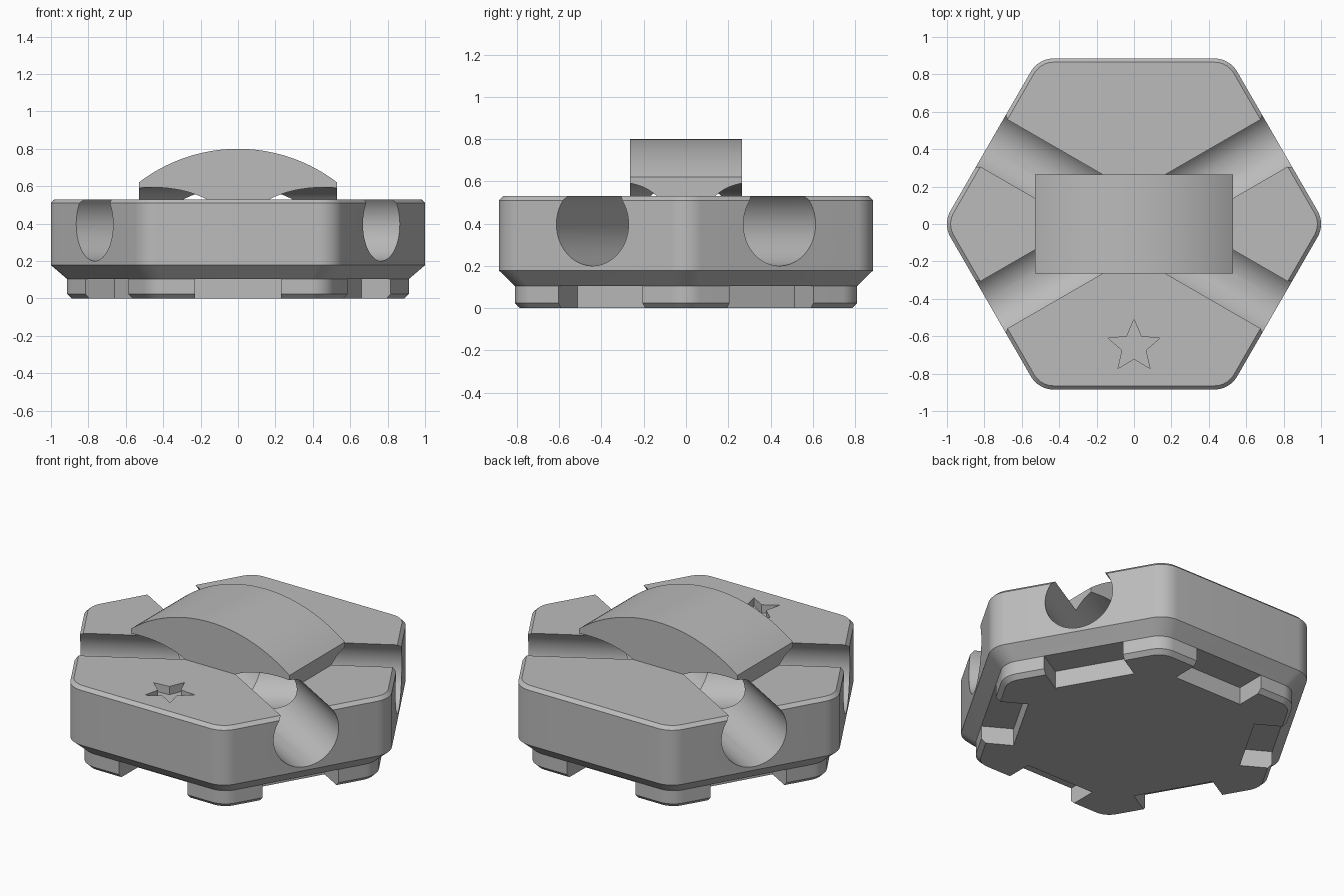
import bpy, bmesh, math
from mathutils import Matrix, Vector

cube = bpy.data.objects.get("Cube")
if cube:
    bpy.data.objects.remove(cube, do_unlink=True)

grey = bpy.data.materials.new("plain_grey")
grey.use_nodes = True
colour = (0.5, 0.5, 0.5, 1)
grey.diffuse_color = colour
grey.node_tree.nodes["Principled BSDF"].inputs["Base Color"].default_value = colour


def loft(name, rings):
    """Closed solid through equal-length rings of points."""
    bm = bmesh.new()
    loops = [[bm.verts.new(p) for p in ring] for ring in rings]
    n = len(loops[0])
    for low, high in zip(loops, loops[1:]):
        for i in range(n):
            j = (i + 1) % n
            bm.faces.new((low[i], low[j], high[j], high[i]))
    bm.faces.new(loops[0][::-1])
    bm.faces.new(loops[-1])
    bmesh.ops.recalc_face_normals(bm, faces=bm.faces)
    mesh = bpy.data.meshes.new(name)
    bm.to_mesh(mesh)
    bm.free()
    mesh.materials.append(grey)
    obj = bpy.data.objects.new(name, mesh)
    bpy.context.collection.objects.link(obj)
    return obj


def rounded_hexagon(z, apothem, radius, steps=10):
    """Hexagon with corners on the x axis, each corner an arc."""
    points = []
    reach = (apothem - radius) / math.cos(math.pi / 6)
    for k in range(6):
        mid = k * math.pi / 3
        for s in range(steps + 1):
            a = mid + (s / steps - 0.5) * math.pi / 3
            points.append((reach * math.cos(mid) + radius * math.cos(a),
                           reach * math.sin(mid) + radius * math.sin(a), z))
    return points


def circle(x, radius, z, sides=96):
    turns = [2 * math.pi * i / sides for i in range(sides)]
    return [(x, radius * math.cos(a), z + radius * math.sin(a)) for a in turns]


def box_ring(z, x0, x1, half):
    return [(x0, -half, z), (x1, -half, z), (x1, half, z), (x0, half, z)]


def turned(obj, degrees):
    obj.data.transform(Matrix.Rotation(math.radians(degrees), 4, "Z"))
    return obj


def cut(obj, cutters):
    for cutter in cutters:
        cutter.hide_render = True
        mod = obj.modifiers.new("cut", "BOOLEAN")
        mod.operation = "DIFFERENCE"
        mod.solver = "EXACT"
        mod.object = cutter
        bpy.context.view_layer.objects.active = obj
        bpy.ops.object.modifier_apply(modifier=mod.name)


# Hexagonal body: chamfered foot, flared skirt, straight wall, chamfered top
body = loft("body", [rounded_hexagon(*r) for r in (
    (0, 0.785, 0.11), (0.025, 0.81, 0.13), (0.105, 0.81, 0.13),
    (0.178, 0.885, 0.14), (0.51, 0.885, 0.14), (0.53, 0.865, 0.12))])

# Arched bridge over the middle
half_span, rise, edge_z = 0.53, 0.18, 0.62
bend = (half_span ** 2 + rise ** 2) / (2 * rise)
sweep = math.asin(half_span / bend)
profile = [(-half_span, 0.5), (half_span, 0.5)]
for i in range(41):
    a = sweep * (1 - i / 20)
    profile.append((bend * math.sin(a), edge_z + rise - bend + bend * math.cos(a)))
bridge = loft("bridge", [[(x, y, z) for x, z in profile] for y in (-0.265, 0.265)])

# Two crossing round channels
channels = [turned(loft("channel_cutter", [circle(x, 0.197, 0.397) for x in (-1.3, 1.3)]), d)
            for d in (30, -30)]

# One notch in the foot under each side
notches = [turned(loft("notch_cutter", [box_ring(z, 0.63, 1.2, 0.23) for z in (-0.1, 0.105)]),
                  30 + 60 * k) for k in range(6)]


# Engraved star near the front edge
def star_ring(z):
    ring = []
    for i in range(10):
        r = 0.066 if i % 2 else 0.145
        a = math.pi / 2 + i * math.pi / 5
        ring.append((r * math.cos(a), r * math.sin(a) - 0.655, z))
    return ring


star = loft("star_cutter", [star_ring(0.48), star_ring(0.6)])

cut(body, channels + notches + [star])
cut(bridge, channels)
for cutter in channels + notches + [star]:
    bpy.data.objects.remove(cutter, do_unlink=True)

# Smooth rounds, crisp edges
for obj in (body, bridge):
    bpy.ops.object.select_all(action="DESELECT")
    obj.select_set(True)
    bpy.context.view_layer.objects.active = obj
    bpy.ops.object.shade_smooth_by_angle(angle=math.radians(20))
